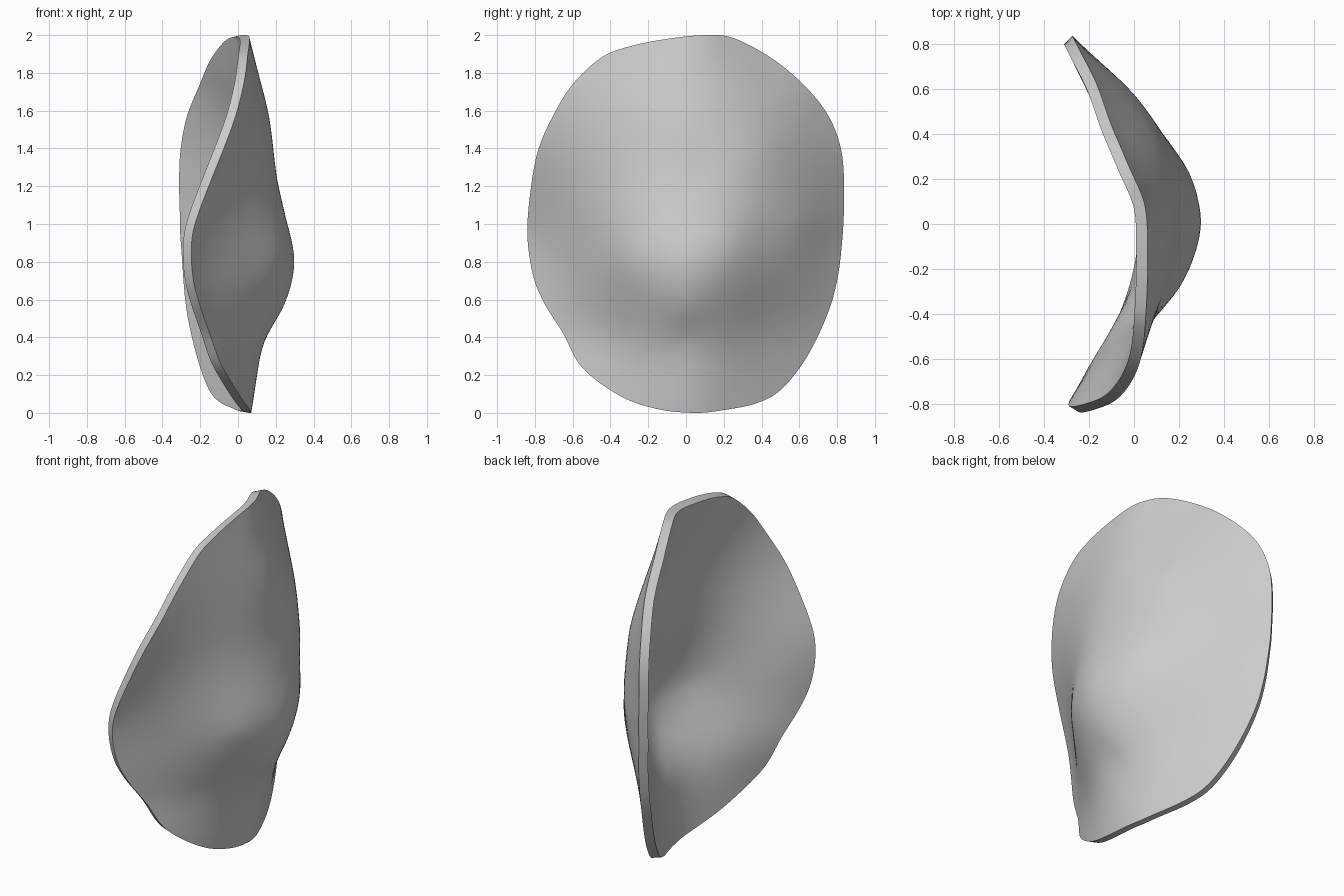
import bpy, bmesh, math

if "Cube" in bpy.data.objects:
    bpy.data.objects.remove(bpy.data.objects["Cube"])

THICK = 0.052
SEG, RINGS = 6, 26          # steps per outline span, rings from middle to rim

# Rim of the convex face: (y, z, x)
rim = [(.1, 2, .045), (.25, 1.985, -.02), (.45, 1.88, -.105), (.62, 1.74, -.165),
       (.75, 1.58, -.23), (.82, 1.4, -.265), (.837, 1.2, -.275), (.83, .95, -.27),
       (.8, .7, -.25), (.74, .5, -.225), (.63, .28, -.17), (.5, .12, -.11),
       (.37, .05, -.05), (.2, .015, .02), (.05, 0, .065), (-.15, .02, .06),
       (-.35, .09, .01), (-.55, .24, -.08), (-.65, .42, -.15), (-.75, .58, -.205),
       (-.81, .73, -.24), (-.84, .95, -.24), (-.82, 1.2, -.155), (-.78, 1.4, -.075),
       (-.7, 1.58, -.01), (-.6, 1.74, .03), (-.45, 1.88, .05), (-.3, 1.94, .058),
       (-.1, 1.98, .06)]
# Ridge, bulge and flanks of the convex face
inner = [(0, .8, .298), (.05, 1, .26), (.06, 1.26, .202), (.06, 1.6, .155),
         (.05, 1.8, .1), (0, .55, .235), (0, .39, .145), (.02, .2, .1),
         (.24, .85, .24), (.42, .95, .115), (.6, 1, -.02), (-.15, .8, .265),
         (-.3, .8, .19), (-.43, .8, .075), (-.62, .8, -.1), (-.35, 1.3, .12),
         (.4, 1.4, .09), (.4, .45, .01), (-.4, .4, .0)]


def solve(a, b):
    """Gaussian elimination with pivoting."""
    n = len(b)
    m = [row[:] + [v] for row, v in zip(a, b)]
    for i in range(n):
        p = max(range(i, n), key=lambda r: abs(m[r][i]))
        m[i], m[p] = m[p], m[i]
        for r in range(i + 1, n):
            f = m[r][i] / m[i][i]
            if f:
                m[r] = [u - f * v for u, v in zip(m[r], m[i])]
    x = [0] * n
    for i in reversed(range(n)):
        x[i] = (m[i][n] - sum(m[i][j] * x[j] for j in range(i + 1, n))) / m[i][i]
    return x


def kernel(y1, z1, y2, z2):
    d = (y1 - y2) ** 2 + (z1 - z2) ** 2
    return d * math.log(d) if d > 1e-12 else 0.0


# Thin plate surface through the control points
pts = rim + inner
n = len(pts)
rows = [[kernel(p[0], p[1], q[0], q[1]) + (0.002 if p is q else 0) for q in pts]
        + [1, p[0], p[1]] for p in pts]
rows += [[1] * n + [0] * 3, [p[0] for p in pts] + [0] * 3, [p[1] for p in pts] + [0] * 3]
w = solve(rows, [p[2] for p in pts] + [0] * 3)


def depth(y, z):
    return (sum(k * kernel(y, z, p[0], p[1]) for k, p in zip(w, pts))
            + w[n] + w[n + 1] * y + w[n + 2] * z)


# Smooth closed outline
def spline(a, b, c, d, t):
    return 0.5 * (2 * b + (c - a) * t + (2 * a - 5 * b + 4 * c - d) * t * t
                  + (3 * b - a - 3 * c + d) * t ** 3)


outline = []
for i in range(len(rim)):
    q = [rim[(i + k) % len(rim)] for k in (-1, 0, 1, 2)]
    for s in range(SEG):
        outline.append([spline(*[v[axis] for v in q], s / SEG) for axis in (0, 1)])

# Convex face as rings shrinking to the middle
bm = bmesh.new()
middle = bm.verts.new((depth(0, 1), 0, 1))
rings = []
for r in range(1, RINGS + 1):
    f = r / RINGS
    rings.append([bm.verts.new((depth(y * f, 1 + (z - 1) * f), y * f, 1 + (z - 1) * f))
                  for y, z in outline])
m = len(outline)
for i in range(m):
    j = (i + 1) % m
    bm.faces.new((middle, rings[0][j], rings[0][i]))
    for a, b in zip(rings, rings[1:]):
        bm.faces.new((a[i], a[j], b[j], b[i]))
bmesh.ops.recalc_face_normals(bm, faces=bm.faces)
if sum(f.normal.x for f in bm.faces) < 0:
    bmesh.ops.reverse_faces(bm, faces=bm.faces)
mesh = bpy.data.meshes.new("curved_shell")
bm.to_mesh(mesh)
bm.free()

shell = bpy.data.objects.new("curved_shell", mesh)
bpy.context.collection.objects.link(shell)
grey = bpy.data.materials.new("light_grey")
grey.diffuse_color = (0.6, 0.6, 0.6, 1)
grey.use_nodes = True
grey.node_tree.nodes["Principled BSDF"].inputs["Base Color"].default_value = grey.diffuse_color
mesh.materials.append(grey)

# Wall thickness towards the hollow side
solid = shell.modifiers.new("thickness", 'SOLIDIFY')
solid.thickness = THICK
solid.offset = -1
bpy.context.view_layer.objects.active = shell
shell.select_set(True)
bpy.ops.object.modifier_apply(modifier=solid.name)
bpy.ops.object.shade_smooth_by_angle(angle=math.radians(40))
